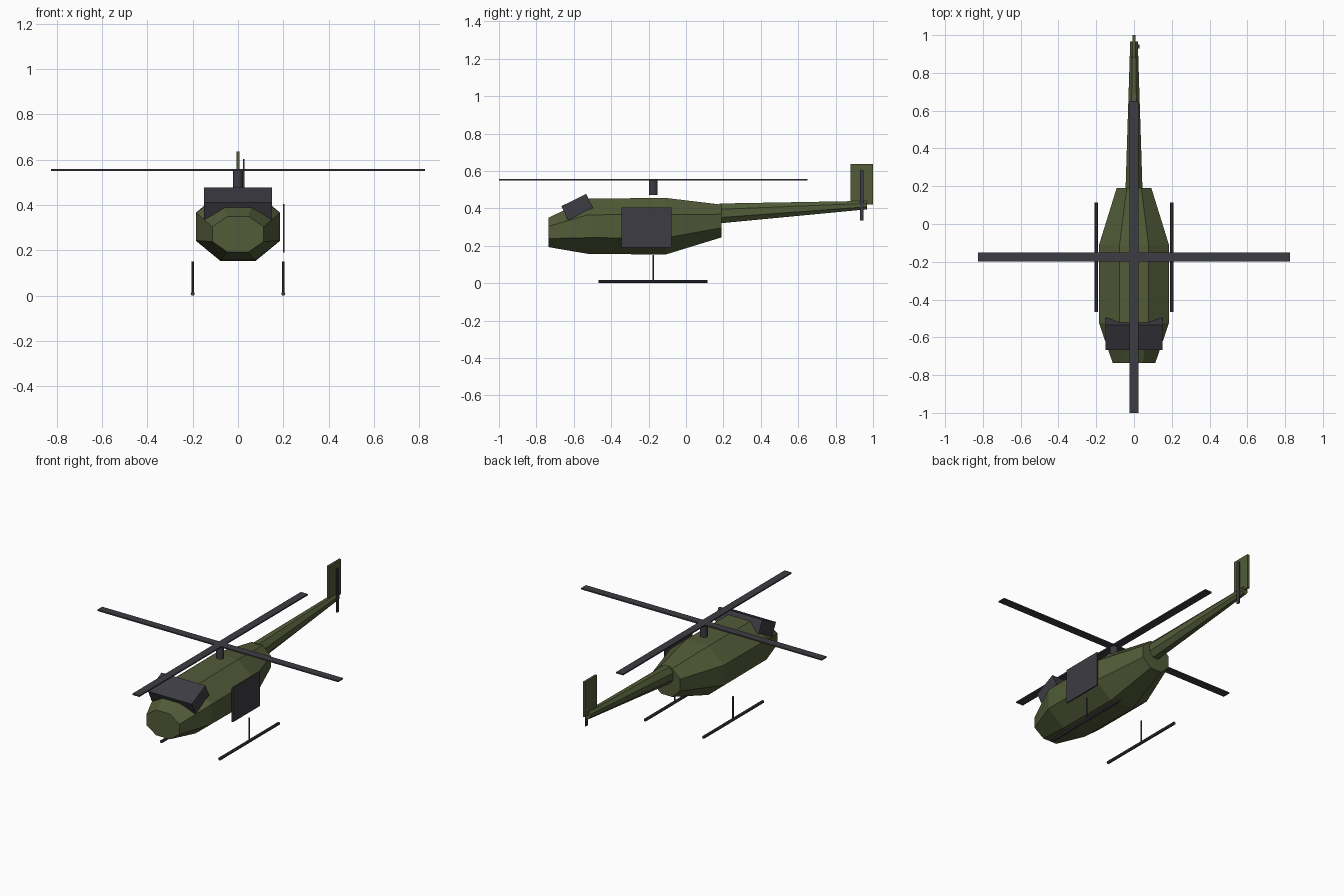
import bpy, bmesh, math
from mathutils import Matrix, Vector

cube = bpy.data.objects.get("Cube")
if cube:
    bpy.data.objects.remove(cube, do_unlink=True)


def material(name, rgb):
    m = bpy.data.materials.new(name)
    m.use_nodes = True
    m.diffuse_color = (*rgb, 1)
    bsdf = next(n for n in m.node_tree.nodes if n.type == 'BSDF_PRINCIPLED')
    bsdf.inputs["Base Color"].default_value = (*rgb, 1)
    return m


GREEN = material("olive_green", (0.085, 0.105, 0.04))
GREY = material("dark_grey", (0.047, 0.045, 0.056))


def finish(name, bm, mat):
    bmesh.ops.recalc_face_normals(bm, faces=bm.faces)
    mesh = bpy.data.meshes.new(name)
    bm.to_mesh(mesh)
    bm.free()
    mesh.materials.append(mat)
    ob = bpy.data.objects.new(name, mesh)
    bpy.context.collection.objects.link(ob)
    return ob


def box(name, centre, size, mat, tilt=0):
    bm = bmesh.new()
    m = (Matrix.Translation(centre) @ Matrix.Rotation(tilt, 4, 'X')
         @ Matrix.Diagonal((*size, 1)))
    bmesh.ops.create_cube(bm, size=1, matrix=m)
    return finish(name, bm, mat)


def rod(name, start, end, radius, mat, sides=8):
    a, b = Vector(start), Vector(end)
    rot = (b - a).to_track_quat('Z', 'Y').to_matrix().to_4x4()
    bm = bmesh.new()
    bmesh.ops.create_cone(bm, cap_ends=True, segments=sides, radius1=radius,
                          radius2=radius, depth=(b - a).length,
                          matrix=Matrix.Translation((a + b) / 2) @ rot)
    return finish(name, bm, mat)


def loft(name, sections, mat, sides=8):
    """Octagonal hull through sections of (y, half width, bottom, top)."""
    bm = bmesh.new()
    rings = []
    grow = 1 / math.cos(math.pi / sides)
    for y, w, lo, hi in sections:
        ring = []
        for i in range(sides):
            a = (i + 0.5) * math.tau / sides
            ring.append(bm.verts.new((w * grow * math.cos(a), y,
                        (lo + hi) / 2 + (hi - lo) / 2 * grow * math.sin(a))))
        rings.append(ring)
    for r, s in zip(rings, rings[1:]):
        for i in range(sides):
            j = (i + 1) % sides
            bm.faces.new((r[i], r[j], s[j], s[i]))
    bm.faces.new(rings[0])
    bm.faces.new(rings[-1])
    return finish(name, bm, mat)


# Hull and tail
loft("fuselage", [(-0.735, 0.113, 0.193, 0.35), (-0.525, 0.185, 0.157, 0.452),
                  (-0.11, 0.185, 0.153, 0.456), (0.19, 0.092, 0.245, 0.42)], GREEN)
loft("tail_boom", [(0.18, 0.045, 0.32, 0.426), (0.967, 0.02, 0.395, 0.44)], GREEN)
box("tail_fin", (0, 0.94, 0.528), (0.014, 0.12, 0.216), GREEN)
box("tail_rotor", (0.025, 0.94, 0.47), (0.007, 0.02, 0.268), GREY)

# Cockpit canopy and side door
box("canopy", (0, -0.582, 0.407), (0.3, 0.148, 0.083), GREY, math.radians(26))
box("side_door", (0.202, -0.211, 0.298), (0.008, 0.266, 0.213), GREY)

# Main rotor
ROTOR_Y = -0.175
rod("rotor_mast", (0, ROTOR_Y, 0.472), (0, ROTOR_Y, 0.552), 0.023, GREY, 12)
for name, size in (("rotor_blade_lengthwise", (0.048, 1.65, 0.008)),
                   ("rotor_blade_crosswise", (1.65, 0.048, 0.008))):
    box(name, (0, ROTOR_Y, 0.554), size, GREY)

# Landing skids
for side, x in (("left", 0.2), ("right", -0.2)):
    rod(side + "_skid", (x, -0.467, 0.009), (x, 0.115, 0.009), 0.009, GREY)
    rod(side + "_skid_strut", (x, ROTOR_Y, 0.01), (x, ROTOR_Y, 0.152), 0.005, GREY)
